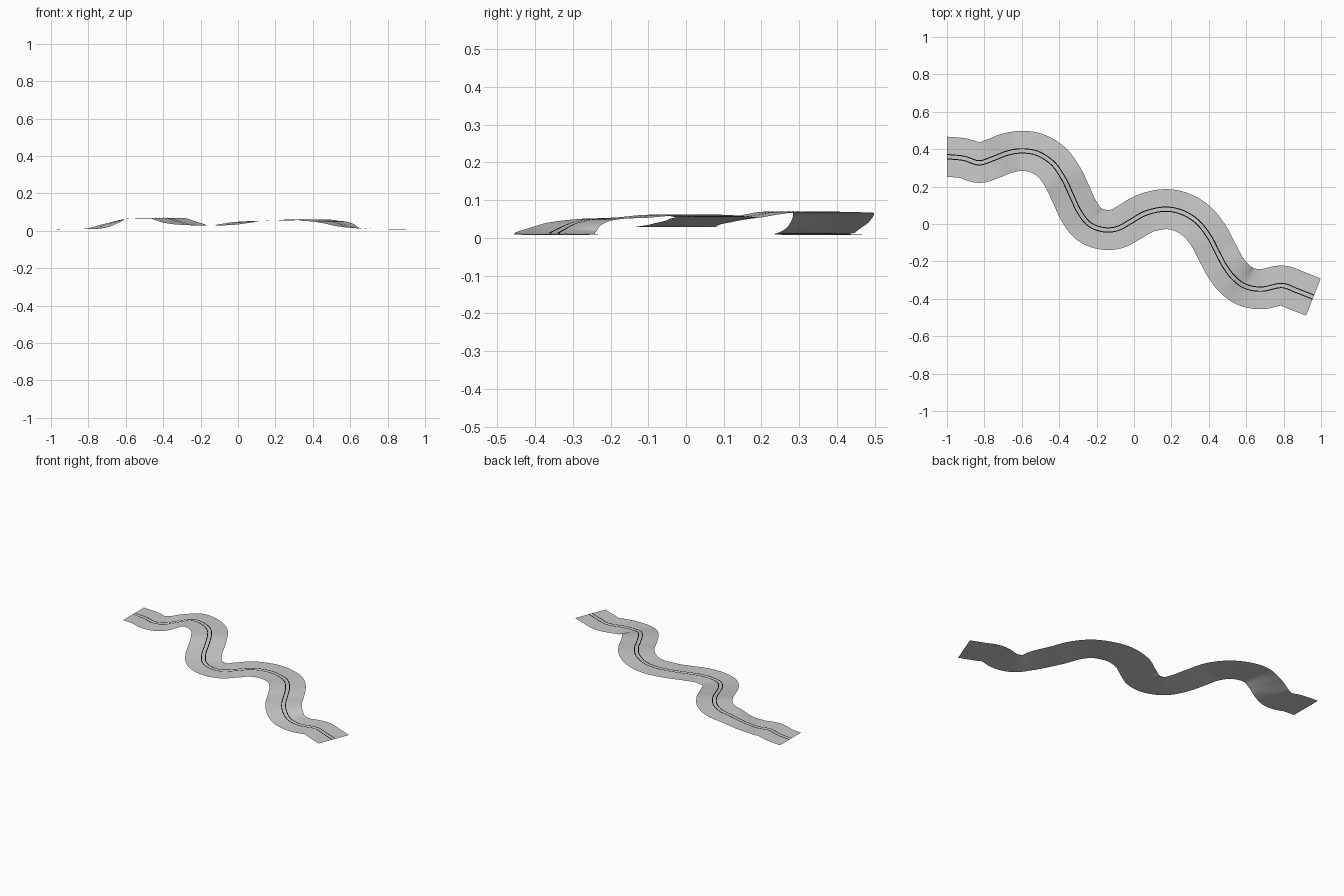
import bpy
import bmesh
from mathutils import Vector

cube = bpy.data.objects.get("Cube")
if cube:
    bpy.data.objects.remove(cube)


def make_material(name, value):
    mat = bpy.data.materials.new(name)
    mat.use_nodes = True
    colour = (value, value, value, 1)
    mat.diffuse_color = colour
    mat.node_tree.nodes["Principled BSDF"].inputs["Base Color"].default_value = colour
    return mat


surface_grey = make_material("surface grey", 0.6)
line_black = make_material("line black", 0.0)

# Centre line of the winding road
ROUTE = [Vector(p) for p in (
    (-1, .36, .008), (-.91, .351, .009), (-.83, .327, .01), (-.76, .347, .014),
    (-.68, .378, .038), (-.6, .391, .063), (-.515, .377, .067), (-.435, .325, .069),
    (-.378, .245, .068), (-.335, .155, .054), (-.295, .07, .042), (-.24, 0, .032),
    (-.165, -.03, .028), (-.09, -.025, .03), (-.02, .012, .039), (.06, .057, .05),
    (.16, .079, .054), (.25, .065, .056), (.335, .015, .061), (.4, -.065, .06),
    (.445, -.15, .053), (.485, -.225, .05), (.535, -.29, .04), (.6, -.335, .02),
    (.685, -.348, .011), (.79, -.329, .01), (.87, -.356, .008), (.959, -.391, .007))]
STEPS = 10
ROAD_WIDTH = .214


def smooth_path(points):
    """Catmull-Rom curve through the points, as (position, sideways) pairs."""
    ends = [2 * points[0] - points[1]] + points + [2 * points[-1] - points[-2]]
    samples = []
    for a, b, c, d in zip(ends, ends[1:], ends[2:], ends[3:]):
        for i in range(STEPS):
            t = i / STEPS
            samples.append(b + (c - a) * t / 2
                           + (2 * a - 5 * b + 4 * c - d) * t ** 2 / 2
                           + (3 * b - a - 3 * c + d) * t ** 3 / 2)
    samples.append(points[-1])
    path = []
    for i, point in enumerate(samples):
        along = samples[min(i + 1, len(samples) - 1)] - samples[max(i - 1, 0)]
        path.append((point, Vector((-along.y, along.x, 0)).normalized()))
    path[0] = (points[0], Vector((0, 1, 0)))
    return path


def make_ribbon(name, path, centre, width, lift, mat, columns):
    """Flat strip that follows the path at a sideways offset."""
    bm = bmesh.new()
    rows = []
    for point, side in path:
        row = []
        for k in range(columns + 1):
            offset = centre + width * (k / columns - .5)
            row.append(bm.verts.new(point + side * offset + Vector((0, 0, lift))))
        rows.append(row)
    for low, high in zip(rows, rows[1:]):
        for k in range(columns):
            face = bm.faces.new((low[k], high[k], high[k + 1], low[k + 1]))
            face.smooth = True
            face.normal_update()
            if face.normal.z < 0:
                face.normal_flip()
    mesh = bpy.data.meshes.new(name)
    bm.to_mesh(mesh)
    bm.free()
    mesh.materials.append(mat)
    obj = bpy.data.objects.new(name, mesh)
    bpy.context.collection.objects.link(obj)


path = smooth_path(ROUTE)

# Road sheet and the pair of painted centre lines
make_ribbon("road_surface", path, 0, ROAD_WIDTH, 0, surface_grey, 8)
for label, sign in (("left", 1), ("right", -1)):
    make_ribbon(label + "_centre_line", path, sign * .0115, .005, .0008, line_black, 1)
